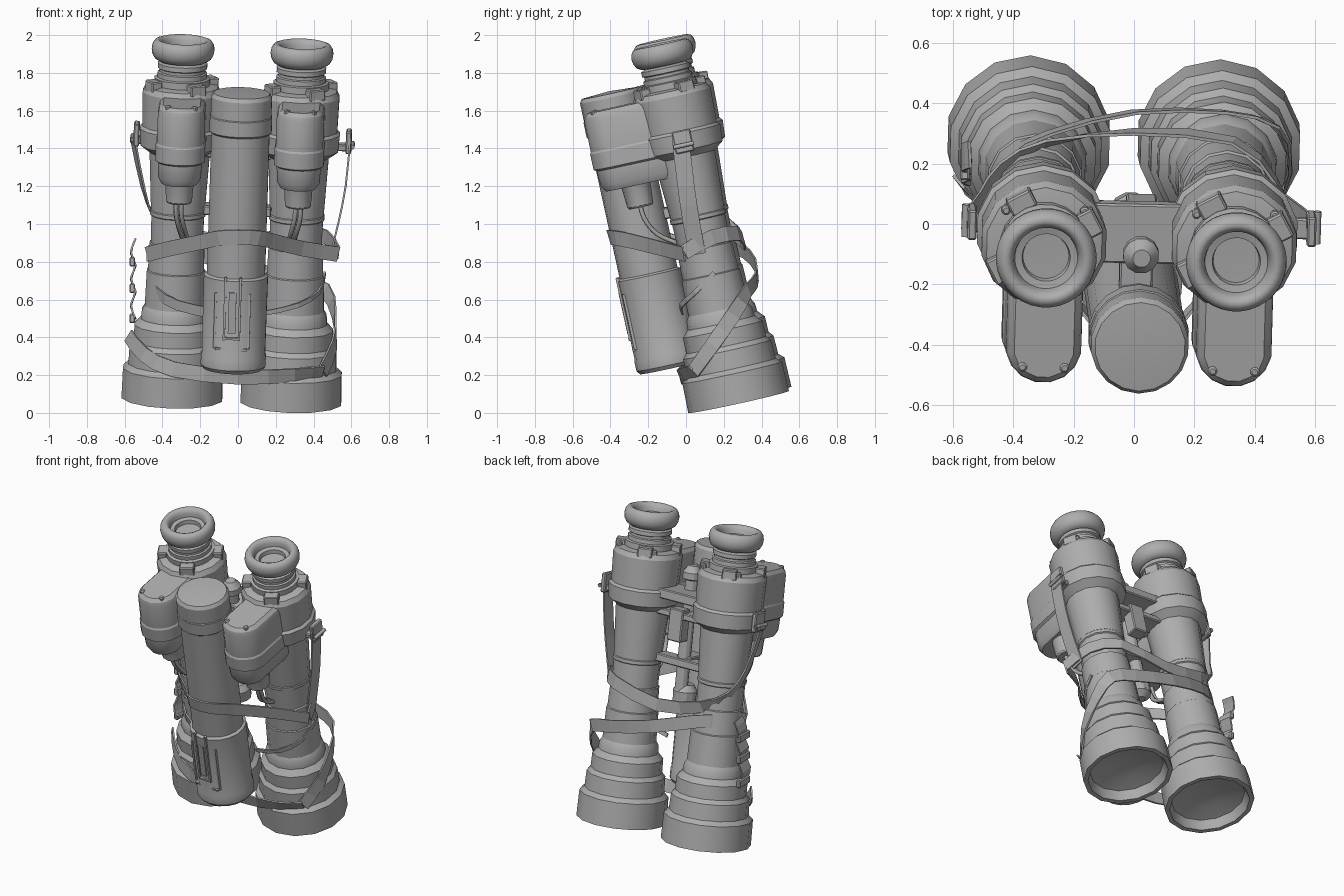
import bpy, bmesh
from math import sin, cos, pi, radians
from mathutils import Matrix, Vector

cube = bpy.data.objects.get("Cube")
if cube:
    bpy.data.objects.remove(cube)

grey = bpy.data.materials.new("plain_grey")
grey.use_nodes = True
grey.diffuse_color = (0.42, 0.42, 0.42, 1)
grey.node_tree.nodes["Principled BSDF"].inputs["Base Color"].default_value = (0.42, 0.42, 0.42, 1)

# Leaning frame shared by all rigid parts
LEAN = (Matrix.Translation((-0.035, 0.285, 0.069)) @ Matrix.Rotation(radians(-1.2), 4, 'Z')
        @ Matrix.Rotation(radians(2.1), 4, 'Y') @ Matrix.Rotation(radians(12.3), 4, 'X'))
WORLD = Matrix.Identity(4)


def finish(name, bm, matrix, smooth=0):
    bmesh.ops.recalc_face_normals(bm, faces=bm.faces)
    mesh = bpy.data.meshes.new(name)
    bm.to_mesh(mesh)
    bm.free()
    mesh.materials.append(grey)
    ob = bpy.data.objects.new(name, mesh)
    bpy.context.collection.objects.link(ob)
    ob.matrix_world = matrix
    if smooth:
        bpy.ops.object.select_all(action='DESELECT')
        ob.select_set(True)
        bpy.context.view_layer.objects.active = ob
        bpy.ops.object.shade_smooth_by_angle(angle=radians(smooth))
    return ob


def lathe(name, profile, x=0, y=0, sides=14, stretch=0, smooth=27):
    """Turn (radius, height) pairs; stretch pulls the front half forward."""
    bm = bmesh.new()
    rings = []
    for r, h in profile:
        if r == 0:
            rings.append([bm.verts.new((0, 0, h))])
            continue
        ring = []
        for i in range(sides):
            a = (i + 0.5) * 2 * pi / sides
            ring.append(bm.verts.new((r * cos(a), r * sin(a) - (stretch if sin(a) < 0 else 0), h)))
        rings.append(ring)
    for lo, hi in zip(rings, rings[1:]):
        for i in range(sides):
            j = (i + 1) % sides
            quad = [lo[i % len(lo)], lo[j % len(lo)], hi[j % len(hi)], hi[i % len(hi)]]
            bm.faces.new(list(dict.fromkeys(quad)))
    for ring in (rings[0], rings[-1]):
        if len(ring) > 1:
            bm.faces.new(ring)
    return finish(name, bm, LEAN @ Matrix.Translation((x, y, 0)), smooth)


def box(name, centre, size, turn=0, frame=LEAN, bevel=0.006):
    bm = bmesh.new()
    bmesh.ops.create_cube(bm, size=1, matrix=Matrix.Diagonal((*size, 1)))
    if bevel:
        bmesh.ops.bevel(bm, geom=bm.edges[:], offset=bevel, segments=1, affect='EDGES')
    return finish(name, bm, frame @ Matrix.Translation(centre) @ Matrix.Rotation(turn, 4, 'Z'))


def spline(points, steps=4):
    pts = [Vector(p) for p in points]
    out = []
    for i in range(len(pts) - 1):
        a, b, c, d = pts[max(i - 1, 0)], pts[i], pts[i + 1], pts[min(i + 2, len(pts) - 1)]
        for k in range(steps):
            t = k / steps
            out.append(0.5 * (2 * b + (c - a) * t + (2 * a - 5 * b + 4 * c - d) * t ** 2
                              + (3 * b - a - 3 * c + d) * t ** 3))
    return out + [pts[-1]]


def ribbon(name, points, width=0.08, start=(0, -0.3, 1), end=(0, -0.3, 1)):
    """Flat strap along a path; start and end steer its width."""
    path = spline(points, 2)
    bm = bmesh.new()
    pairs = []
    for i, p in enumerate(path):
        tan = (path[min(i + 1, len(path) - 1)] - path[max(i - 1, 0)]).normalized()
        ref = Vector(start).lerp(Vector(end), min(1, 1.6 * i / (len(path) - 1)))
        side = (ref - tan * ref.dot(tan)).normalized() * width / 2
        pairs.append((bm.verts.new(p - side), bm.verts.new(p + side)))
    for (a, b), (c, d) in zip(pairs, pairs[1:]):
        bm.faces.new((a, b, d, c))
    ob = finish(name, bm, WORLD)
    mod = ob.modifiers.new("thickness", 'SOLIDIFY')
    mod.thickness, mod.offset = 0.01, 0


def tube(name, points, radius):
    curve = bpy.data.curves.new(name, 'CURVE')
    curve.dimensions, curve.bevel_depth, curve.bevel_resolution = '3D', radius, 1
    path = spline(points)
    line = curve.splines.new('POLY')
    line.points.add(len(path) - 1)
    for p, co in zip(line.points, path):
        p.co = (*co, 1)
    curve.materials.append(grey)
    ob = bpy.data.objects.new(name, curve)
    bpy.context.collection.objects.link(ob)
    ob.matrix_world = LEAN


# Profiles, radius then height
BARREL = [(0, 0.1), (0.13, 0.085), (0.225, 0.06), (0.245, 0), (0.273, 0), (0.27, 0.16), (0.242, 0.185),
          (0.238, 0.285), (0.217, 0.31), (0.215, 0.395), (0.182, 0.43), (0.178, 0.475), (0.163, 0.5),
          (0.158, 0.69), (0.152, 0.695), (0.148, 0.84), (0.14, 0.845), (0.143, 0.99), (0.15, 0.995),
          (0.15, 1.015), (0.146, 1.02), (0.165, 1.36), (0, 1.37)]
HOUSING = [(0, 1.33), (0.16, 1.33), (0.213, 1.37), (0.22, 1.46), (0.205, 1.475), (0.211, 1.66),
           (0.195, 1.69), (0.15, 1.7), (0, 1.7)]
NECK = [(0.148, 1.68), (0.148, 1.735), (0.132, 1.74), (0.132, 1.765), (0.122, 1.77), (0.122, 1.785),
        (0.132, 1.79), (0.132, 1.815), (0.1, 1.83)]
POD = [(0.095, 1.24), (0.115, 1.275), (0.119, 1.355), (0.134, 1.365), (0.134, 1.45), (0.128, 1.46),
       (0.127, 1.62), (0.12, 1.645), (0.1, 1.665)]
SOCKET = [(0.062, 1.12), (0.07, 1.13), (0.078, 1.24), (0.085, 1.26)]
CANISTER = [(0, 0.245), (0.159, 0.245), (0.174, 0.265), (0.174, 0.32), (0.17, 0.33), (0.172, 0.75),
            (0.156, 0.76), (0.156, 1.52), (0.167, 1.53), (0.167, 1.61), (0.163, 1.615),
            (0.163, 1.715), (0.15, 1.735), (0, 1.745)]
EYECUP = [(0.1, 1.825), (0.128, 1.828), (0.15, 1.842), (0.163, 1.866), (0.167, 1.892), (0.162, 1.918),
          (0.15, 1.936), (0.133, 1.942), (0.118, 1.934), (0.108, 1.915), (0.104, 1.89), (0.08, 1.885),
          (0.076, 1.86), (0, 1.858)]

for tag, sx in (("right", -1), ("left", 1)):
    x = sx * 0.315
    pod_x = x + 0.01
    lathe(tag + "_barrel", BARREL, x)
    lathe(tag + "_prism_housing", HOUSING, x)
    lathe(tag + "_eyepiece_neck", NECK, x, sides=20)
    lathe(tag + "_eyecup", EYECUP, x, sides=32, smooth=50)
    lathe(tag + "_front_pod", POD, pod_x, -0.06, sides=16, stretch=0.295)
    lathe(tag + "_cable_socket", SOCKET, pod_x, -0.285, sides=14)
    # Clamp blocks and screws on the housing shoulder
    for k in range(4):
        a = k * pi / 2 + 0.5
        box(tag + "_clamp_block", (x + 0.168 * cos(a), 0.168 * sin(a), 1.7), (0.06, 0.09, 0.06), a)
    for px, y, h in ((pod_x - 0.07, -0.42, 1.655), (pod_x + 0.07, -0.42, 1.655), (x + 0.13, 0.12, 1.7),
                     (x - 0.13, 0.12, 1.7)):
        lathe(tag + "_screw", [(0.016, h - 0.03), (0.016, h + 0.012), (0.01, h + 0.018)], px, y, 8)
    # Strap lug and its arm
    lug = 0.562 + sx * 0.015
    box(tag + "_lug_arm", (sx * 0.53, 0.01, 1.39), (0.1, 0.07, 0.035))
    box(tag + "_strap_lug", (sx * lug, 0.015, 1.42), (0.03, 0.1, 0.12))
    tube(tag + "_lug_pin", [(sx * (lug + 0.02), -0.04, 1.4), (sx * (lug + 0.02), 0.07, 1.4)], 0.013)
    # Paired cables
    for d in (-0.014, 0.014):
        tube(tag + "_cable", [(pod_x + d, -0.285, 1.16), (pod_x + d, -0.28, 1.06),
                              (pod_x + d - sx * 0.02, -0.23, 0.96), (pod_x + d - sx * 0.04, -0.12, 0.88)], 0.013)

# Front canister with its latch panel
lathe("canister", CANISTER, 0.01, -0.328, sides=18)
for px, pw, h, ph in ((-0.1, 0.012, 0.53, 0.3), (0.08, 0.012, 0.53, 0.3), (-0.05, 0.012, 0.6, 0.34),
                      (0.03, 0.012, 0.6, 0.34), (-0.01, 0.04, 0.58, 0.22), (-0.075, 0.04, 0.38, 0.012),
                      (0.055, 0.04, 0.38, 0.012), (-0.01, 0.07, 0.44, 0.012)):
    box("latch_bar", (px + 0.01, -0.328 - (0.17 ** 2 - px ** 2) ** 0.5, h), (pw, 0.018, ph), bevel=0)

# Central hinge and bridges
lathe("hinge_rod", [(0.04, 0.8), (0.04, 1.55), (0.06, 1.56), (0.06, 1.6), (0.03, 1.64)], 0.01, -0.05, 12)
lathe("hinge_knob", [(0.03, 0.76), (0.07, 0.79), (0.075, 0.86), (0.05, 0.9)], 0, -0.08, 12)
for h, t, d, y in ((1.46, 0.06, 0.2, 0), (1.34, 0.04, 0.12, 0), (1.04, 0.05, 0.1, -0.04)):
    box("bridge", (0, y, h), (0.36, d, t))
box("hinge_block", (0.02, 0.03, 1.28), (0.1, 0.08, 0.2))
for h in (1.44, 1.05):
    box("canister_bracket", (0, -0.13, h), (0.11, 0.2, 0.06))

# Carrying straps
ribbon("rear_upper_strap", [(-0.55, 0.0, 1.42), (-0.5, 0.07, 1.18), (-0.44, 0.17, 1.03), (-0.3, 0.265, 0.95),
                            (0, 0.305, 0.9), (0.33, 0.275, 0.95), (0.47, 0.14, 0.93), (0.53, -0.01, 0.85)],
       start=(-0.3, 1, 0.2))
ribbon("front_strap", [(0.53, -0.01, 0.84), (0.34, -0.13, 0.87), (0.18, -0.29, 0.91), (0.11, -0.37, 0.925),
                       (0.005, -0.405, 0.93), (-0.1, -0.37, 0.925), (-0.17, -0.28, 0.91), (-0.36, -0.08, 0.87),
                       (-0.48, 0.06, 0.84)])
ribbon("left_side_strap", [(0.595, -0.03, 1.46), (0.57, 0.0, 1.2), (0.53, 0.03, 1.0), (0.49, 0.06, 0.84)],
       0.09, (0, 1, 0), (0, 1, 0))
ribbon("rear_lower_strap", [(-0.48, 0.06, 0.84), (-0.42, 0.22, 0.87), (-0.28, 0.3, 0.86), (0, 0.37, 0.78),
                            (0.3, 0.37, 0.7), (0.46, 0.33, 0.65), (0.51, 0.25, 0.52), (0.51, 0.14, 0.36),
                            (0.45, 0.04, 0.22)], end=(0, 0, 1))
ribbon("bottom_front_strap", [(0.45, 0.04, 0.22), (0.3, -0.02, 0.2), (0, -0.03, 0.19), (-0.34, -0.01, 0.23),
                              (-0.5, 0.06, 0.31), (-0.58, 0.14, 0.41)], start=(0, -0.6, 0.5), end=(0, 0, 1))
for sx in (-1, 1):
    ribbon("inner_strap", [(sx * 0.46, 0.15, 0.74), (sx * 0.43, 0.05, 0.64), (sx * 0.32, -0.025, 0.57),
                           (sx * 0.15, -0.02, 0.53)], 0.04 - sx * 0.015)

# Hanging crinkled strap end with buckles
ribbon("hanging_strap", [(-0.555 + 0.012 * (-1) ** k, 0.17 + 0.01 * k, 0.5 + 0.07 * k) for k in range(7)],
       0.09, (0, 1, 0), (0, 1, 0))
for h in (0.5, 0.66, 0.8):
    box("buckle", (-0.56, 0.2, h), (0.03, 0.11, 0.05), frame=WORLD)
